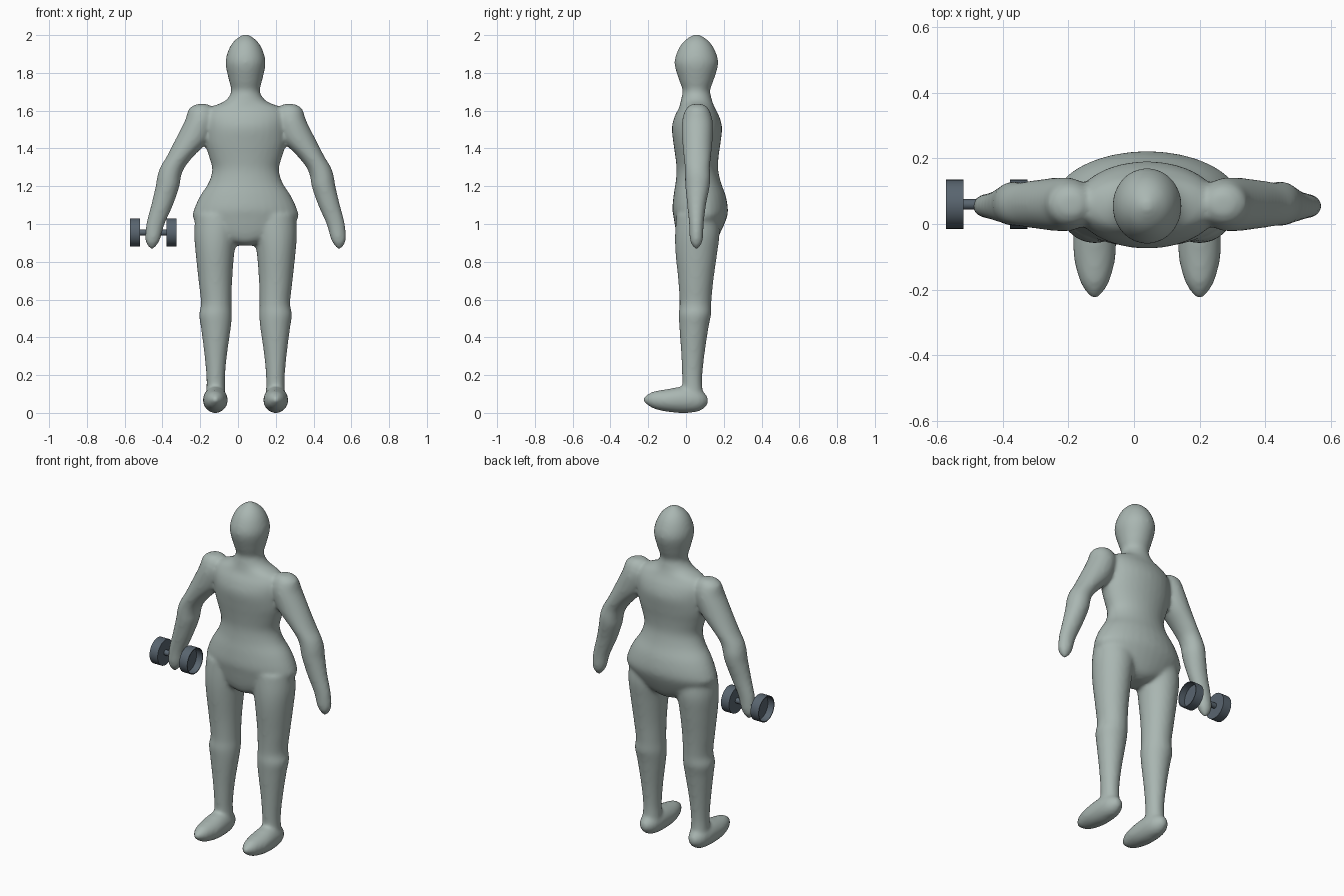
import bpy
import bmesh
from math import cos, sin, tau, radians

default_cube = bpy.data.objects.get("Cube")
if default_cube:
    bpy.data.objects.remove(default_cube, do_unlink=True)

MIDDLE = 0.04  # the figure's plane of symmetry


def make_material(name, colour):
    material = bpy.data.materials.new(name)
    material.use_nodes = True
    material.diffuse_color = colour
    shader = material.node_tree.nodes["Principled BSDF"]
    shader.inputs["Base Color"].default_value = colour
    shader.inputs["Roughness"].default_value = 0.6
    return material


def refine(rows, steps):
    """Catmull-Rom interpolation between the given sections."""
    result = []
    for i in range(len(rows) - 1):
        before, after = rows[max(i - 1, 0)], rows[min(i + 2, len(rows) - 1)]
        for step in range(steps):
            t = step / steps
            section = []
            for a, b, c, d in zip(before, rows[i], rows[i + 1], after):
                curve = (c - a) * t + (2*a - 5*b + 4*c - d) * t**2 + (3*b - a - 3*c + d) * t**3
                section.append(b + curve / 2)
            result.append(section)
    result.append(rows[-1])
    return result


def loft(bm, rows, axis="z", sides=32, steps=1):
    """Skin elliptical sections (x, y, z, radius_a, radius_b) lying across an axis."""
    rings = []
    for x, y, z, a, b in refine(rows, steps):
        ring = []
        for k in range(sides):
            u, v = a * cos(tau * k / sides), b * sin(tau * k / sides)
            offset = {"x": (0, u, v), "y": (u, 0, v), "z": (u, v, 0)}[axis]
            ring.append(bm.verts.new((x + offset[0], y + offset[1], z + offset[2])))
        rings.append(ring)
    faces = [bm.faces.new(rings[0]), bm.faces.new(rings[-1])]
    for low, high in zip(rings, rings[1:]):
        for k in range(sides):
            n = (k + 1) % sides
            faces.append(bm.faces.new((low[k], low[n], high[n], high[k])))
    bmesh.ops.recalc_face_normals(bm, faces=faces)


def mirrored(rows):
    return [(2 * MIDDLE - row[0], *row[1:]) for row in rows]


def make_object(name, bm, material):
    mesh = bpy.data.meshes.new(name)
    bm.to_mesh(mesh)
    bm.free()
    mesh.materials.append(material)
    obj = bpy.data.objects.new(name, mesh)
    bpy.context.collection.objects.link(obj)
    bpy.ops.object.select_all(action="DESELECT")
    obj.select_set(True)
    bpy.context.view_layer.objects.active = obj
    return obj


skin = make_material("pale grey green", (0.40, 0.47, 0.445, 1))
iron = make_material("dark slate", (0.10, 0.13, 0.16, 1))

# Torso, neck and head: height, depth centre, half width, half depth
torso = [
    (.885, .06, .03, .05), (.905, .06, .11, .09), (.95, .065, .22, .115),
    (1.03, .075, .278, .14), (1.08, .075, .272, .147), (1.15, .072, .24, .138),
    (1.22, .065, .195, .12), (1.29, .06, .177, .11), (1.36, .058, .195, .115),
    (1.43, .058, .215, .125), (1.51, .058, .22, .133), (1.57, .058, .22, .118),
    (1.615, .058, .19, .095), (1.645, .056, .12, .085), (1.675, .055, .087, .078),
    (1.71, .055, .076, .073), (1.76, .055, .088, .091), (1.85, .055, .106, .116),
    (1.92, .055, .091, .098), (1.97, .055, .06, .064), (2.003, .055, .015, .015),
]

# Arm from shoulder to fingertips
arm = [
    (-.19, .06, 1.635, .03, .03), (-.195, .06, 1.61, .065, .06),
    (-.2, .06, 1.55, .08, .08), (-.24, .06, 1.45, .09, .081),
    (-.305, .06, 1.36, .071, .073), (-.347, .06, 1.3, .065, .067),
    (-.365, .062, 1.25, .063, .068), (-.373, .061, 1.2, .063, .065),
    (-.402, .056, 1.1, .058, .05), (-.437, .055, 1, .049, .039),
    (-.45, .055, .93, .042, .036), (-.454, .055, .9, .033, .03),
    (-.456, .055, .868, .01, .01),
]

# Leg from hip to ankle
leg = [
    (-.105, .06, 1.05, .12, .11), (-.117, .06, .95, .115, .118),
    (-.122, .055, .85, .103, .111), (-.12, .052, .7, .089, .093),
    (-.115, .05, .58, .081, .084), (-.119, .047, .52, .087, .086),
    (-.117, .042, .45, .079, .077), (-.118, .036, .3, .059, .061),
    (-.118, .033, .18, .049, .053), (-.118, .035, .1, .051, .055),
]

# Foot from heel to toe
foot = [
    (-.12, .118, .065, .014, .016), (-.12, .09, .066, .042, .046),
    (-.12, .05, .068, .058, .064), (-.12, -.02, .069, .065, .07),
    (-.12, -.1, .066, .064, .06), (-.12, -.17, .068, .047, .046),
    (-.12, -.205, .07, .028, .027), (-.12, -.228, .07, .01, .01),
]

# One smooth body fused from the overlapping parts
bm = bmesh.new()
loft(bm, [(MIDDLE, y, z, a, b) for z, y, a, b in torso], steps=4)
for limb, axis in ((arm, "z"), (leg, "z"), (foot, "y")):
    for rows in (limb, mirrored(limb)):
        loft(bm, rows, axis, steps=4)
body = make_object("body", bm, skin)
fuse = body.modifiers.new("fuse", "REMESH")
fuse.mode = "VOXEL"
fuse.voxel_size = 0.01
fuse.use_smooth_shade = True
soften = body.modifiers.new("soften", "SMOOTH")
soften.factor = 0.5
soften.iterations = 10
bpy.ops.object.shade_smooth()

# Dumbbell: a bar with two plates, each hollowed on its outward face
GRIP_Y, GRIP_Z, PLATE = 0.06, 0.955, 0.075


def make_round(name, profile):
    bm = bmesh.new()
    loft(bm, [(x, GRIP_Y, GRIP_Z, r, r) for x, r in profile], "x")
    make_object(name, bm, iron)
    bpy.ops.object.shade_smooth_by_angle(angle=radians(35))


def make_plate(name, inner, outer):
    recess = outer + (inner - outer) * 0.75
    make_round(name, [(inner, PLATE), (outer, PLATE),
                      (outer, PLATE - .005), (recess, PLATE - .005)])


make_round("dumbbell_bar", [(-.53, .016), (-.365, .016)])
make_plate("dumbbell_outer_plate", -.52, -.573)
make_plate("dumbbell_inner_plate", -.378, -.325)
